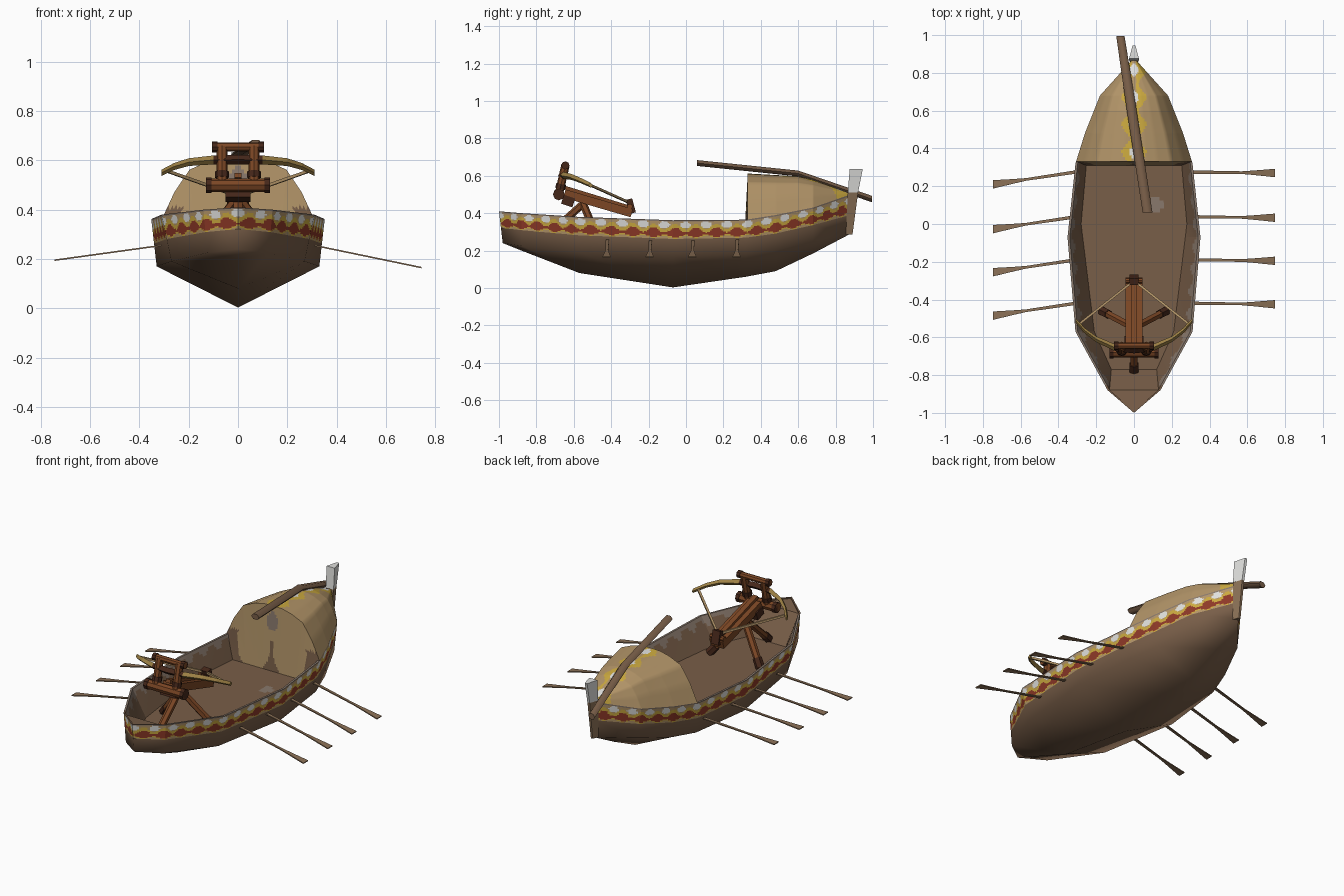
import bpy, bmesh, math
from mathutils import Vector

if "Cube" in bpy.data.objects:
    bpy.data.objects.remove(bpy.data.objects["Cube"])


def material(name, *rgb):
    m = bpy.data.materials.new(name)
    m.use_nodes = True
    m.diffuse_color = (*rgb, 1)
    m.node_tree.nodes["Principled BSDF"].inputs["Base Color"].default_value = (*rgb, 1)
    return m


HULL = material("hull brown", .19, .112, .065)
TAN = material("canopy tan", .45, .3, .14)
RED = material("painted red", .27, .04, .02)
YELLOW = material("painted yellow", .6, .4, .05)
WHITE = material("painted white", .74, .74, .72)
WOOD = material("engine wood", .2, .062, .018)
DARK = material("dark wood", .06, .02, .01)
GREY = material("weathered grey", .25, .19, .15)
PALE = material("pale wood", .26, .165, .095)
OLIVE = material("bow olive", .34, .22, .06)
PAINTS = [HULL, TAN, RED, YELLOW, WHITE, GREY]
BROWN_I, TAN_I, RED_I, YELLOW_I, WHITE_I, GREY_I = range(6)


def interp(table, y):
    """Linear lookup in a table whose first column is y."""
    y = min(max(y, table[0][0]), table[-1][0])
    for a, b in zip(table, table[1:]):
        if y <= b[0]:
            t = (y - a[0]) / (b[0] - a[0])
            return [p + (q - p) * t for p, q in zip(a[1:], b[1:])]


def steps(a, b, n, extra=()):
    return sorted({round(a + (b - a) * i / n, 4) for i in range(n + 1)}
                  | {e[0] for e in extra if a <= e[0] <= b})


def finish(name, bm, mats, angle):
    me = bpy.data.meshes.new(name)
    bm.to_mesh(me)
    bm.free()
    ob = bpy.data.objects.new(name, me)
    bpy.context.collection.objects.link(ob)
    for m in mats:
        me.materials.append(m)
    if angle:
        bpy.ops.object.select_all(action='DESELECT')
        ob.select_set(True)
        bpy.context.view_layer.objects.active = ob
        bpy.ops.object.shade_smooth_by_angle(angle=math.radians(angle))
    return ob


def loft(name, rows, mats, rule=None, closed=False, angle=0):
    """Skin a list of equal-length sections; rule picks a material per face."""
    bm = bmesh.new()
    grid = [[bm.verts.new(p) for p in row] for row in rows]
    n = len(rows[0])
    for a, b in zip(grid, grid[1:]):
        for j in range(n if closed else n - 1):
            k = (j + 1) % n
            f = bm.faces.new((a[j], a[k], b[k], b[j]))
            if rule:
                f.material_index = rule(f.calc_center_median())
    if closed:
        bm.faces.new(grid[0])
        bm.faces.new(grid[-1])
        bmesh.ops.recalc_face_normals(bm, faces=bm.faces)
    bmesh.ops.remove_doubles(bm, verts=bm.verts, dist=.0002)
    return finish(name, bm, mats, angle)


def beam(name, a, b, w, h, mat, sides=4):
    """Box, or round bar when sides is above four, from a to b."""
    a, b = Vector(a), Vector(b)
    d = b - a
    bm = bmesh.new()
    if sides == 4:
        bmesh.ops.create_cube(bm, size=1)
    else:
        bmesh.ops.create_cone(bm, cap_ends=True, segments=sides, radius1=.5, radius2=.5, depth=1)
        bmesh.ops.rotate(bm, verts=bm.verts, matrix=Vector((0, 0, 1)).rotation_difference((0, 1, 0)).to_matrix())
    bmesh.ops.scale(bm, verts=bm.verts, vec=(w, d.length, h))
    bmesh.ops.rotate(bm, verts=bm.verts, matrix=d.to_track_quat('Y', 'Z').to_matrix())
    bmesh.ops.translate(bm, verts=bm.verts, vec=(a + b) / 2)
    return finish(name, bm, [mat], 40 if sides > 4 else 0)


# Hull stations: y, rim x, rim z, chine x, chine z, keel z
STATIONS = [(-1, 0, .41, 0, .24, .24), (-.88, .14, .4, .125, .225, .2),
            (-.57, .31, .38, .27, .19, .08), (-.07, .352, .362, .33, .17, .003),
            (.32, .31, .365, .29, .18, .06), (.48, .26, .39, .24, .2, .09),
            (.68, .18, .43, .16, .25, .185), (.88, 0, .5, 0, .29, .29)]
BAND, ROWS = .52, 14


def side_point(y, t):
    rx, rz, cx, cz, _ = interp(STATIONS, y)
    rake = .02 * max(0, (-y - .88) / .12)
    return (rx + (cx - rx) * t, y + rake * t, rz + (cz - rz) * t)


def mirrored(points):
    return [(-x, y, z) for x, y, z in reversed(points)]


def bottom_section(y):
    side = [side_point(y, BAND), side_point(y, 1)]
    keel = (0, side[1][1], interp(STATIONS, y)[4])
    return side + [keel] + mirrored(side)


def band_rule(c):
    """Scalloped border: white dabs over yellow arcs over red mounds."""
    rx, rz, _, cz, _ = interp(STATIONS, c.y)
    v = 1 - (rz - c.z) / (BAND * (rz - cz))
    w = math.cos((c.y + math.copysign(.55 * (.352 - rx), c.y)) * math.tau / .118)
    if v > .93:
        return GREY_I
    if w > -.1 and abs(v - .74) < .18 * math.sqrt(w + .1):
        return WHITE_I
    edge = .46 - .14 * w
    if v > edge + .19:
        return TAN_I
    if v > edge:
        return YELLOW_I
    base = .14 + .06 * w
    if v > base:
        return RED_I
    return YELLOW_I if v > base - .06 else TAN_I


loft("hull", [bottom_section(s[0]) for s in STATIONS], [HULL], angle=100)
for label, flip in (("left", list), ("right", mirrored)):
    loft(label + "_painted_band", [flip([side_point(y, BAND * i / ROWS) for i in range(ROWS + 1)])
                                   for y in steps(-1, .88, 240, STATIONS)], PAINTS, band_rule)

# Inside walls, floor and foredeck: y, floor x, floor z
FLOOR = [(-1, 0, .405), (-.88, .13, .39), (-.77, .12, .23), (-.57, .21, .23), (0, .28, .23), (.34, .25, .23)]


def inner_section(y):
    rx, rz = interp(STATIONS, y)[:2]
    fx, fz = interp(FLOOR, y)
    ix = max(rx - .012, 0)
    fx = min(fx, ix)
    wall = [(rx, y, rz)]
    wall += [(ix + (fx - ix) * i / 8, y, rz + (fz - rz) * i / 8) for i in range(9)]
    floor = [(fx * i / 12, y, fz) for i in range(-11, 12)]
    return [(-x, v, z) for x, v, z in wall] + floor + wall[::-1]


def inner_rule(c):
    rz = interp(STATIONS, c.y)[1]
    scallop = c.y > -.86 and c.z > rz - .03 - .02 * math.cos(c.y * math.tau / .118)
    worn = ((c.x - .115) / .035) ** 2 + ((c.y - .1) / .045) ** 2 < 1
    return GREY_I if scallop or worn else BROWN_I


loft("deck", [inner_section(y) for y in steps(-1, .34, 130, STATIONS + FLOOR)], PAINTS, inner_rule)

# Canopy over the stern
RIDGE = [(.33, .612), (.6, .597), (.68, .578), (.88, .505)]
ARCH = [(0, 1), (.2, .99), (.4, .93), (.64, .8), (.84, .43), (1, 0)]
ACROSS = [i / 25 for i in range(-25, 26)]


def roof_section(y):
    rx, rz = interp(STATIONS, y)[:2]
    h = interp(RIDGE, y)[0] - rz
    return [(u * rx, y, rz + h * interp(ARCH, abs(u))[0]) for u in ACROSS]


def roof_rule(c):
    w = math.cos((c.y - .67) * math.tau / .145)
    x = abs(c.x)
    if x < .025 * w:
        return WHITE_I
    return YELLOW_I if .012 < x < .045 + .02 * w else TAN_I


loft("canopy", [roof_section(y) for y in steps(.33, .88, 70, RIDGE + STATIONS)], PAINTS, roof_rule, angle=80)


def front_rule(c):
    if (c.x / .035) ** 2 + ((c.z - .52) / .06) ** 2 < 1:
        return GREY_I
    lobe = ((abs(c.x) - .12) / .11) ** 2 + ((c.z - .36) / .16) ** 2 < 1
    return TAN_I if lobe or c.z > .41 else BROWN_I


top = roof_section(.33)
loft("canopy_front", [[(x * (1 - .15 * (1 - t)), .31 + .02 * t, .23 + (z - .23) * t) for x, y, z in top]
                      for t in steps(0, 1, 24)], PAINTS, front_rule)


# Stern post with a pale cap
def wedge(z, y, depth, w):
    return [(-w, y, z), (w, y, z), (w * .3, y + depth, z), (-w * .3, y + depth, z)]


loft("stern_post", [wedge(.285, .855, .035, .02), wedge(.51, .865, .055, .025)], [PALE], closed=True)
loft("stern_post_cap", [wedge(.51, .865, .055, .026), wedge(.635, .875, .07, .026)], [WHITE], closed=True)


# Long steering spar laid over the canopy
def ring(c, w, h):
    return [(c[0] + w * math.cos(a), c[1], c[2] + h * math.sin(a))
            for a in [math.tau * i / 6 for i in range(6)]]


loft("steering_spar", [ring((.072, .06, .668), .026, .018), ring((-.012, .6, .612), .026, .018),
                       ring((-.072, .995, .475), .022, .02)], [HULL], closed=True, angle=70)

# Oars, four per side
for side, label, sweep, reach, drop in ((-1, "right", .065, .745, .195), (1, "left", .005, .745, .165)):
    for i, y in enumerate((.275, .038, -.19, -.42)):
        rows = []
        for t, w in ((0, .009), (.6, .007), (.75, .012), (1, .022)):
            c = Vector((side * (.31 + (reach - .31) * t), y - sweep * t, .255 + (drop - .255) * t))
            rows.append([c - Vector((0, w, 0)), c + Vector((0, w, 0))])
        oar = loft(f"{label}_oar_{i + 1}", rows, [PALE])
        mod = oar.modifiers.new("thickness", 'SOLIDIFY')
        mod.thickness, mod.offset = .006, 0

# Bolt thrower: stock and legs with dark shoes
beam("engine_stock", (0, -.65, .505), (0, -.29, .4), .088, .045, WOOD)
beam("engine_rail", (0, -.66, .54), (0, -.3, .43), .03, .02, WOOD)
beam("engine_stock_nose", (0, -.66, .475), (0, -.6, .455), .1, .05, DARK)
hub = Vector((0, -.55, .45))
for name, foot in (("front_leg", (0, -.79, .235)), ("left_leg", (.17, -.46, .235)), ("right_leg", (-.17, -.46, .235))):
    foot = Vector(foot)
    beam("engine_" + name, hub, foot, .042, .04, WOOD, 6)
    beam("engine_" + name + "_shoe", hub.lerp(foot, .8), foot, .052, .05, DARK, 6)

# Upright frame of the thrower
for name, y, z, half, size in (("lower_beam", -.68, .5, .13, .055), ("upper_beam", -.645, .655, .105, .036)):
    beam("engine_" + name, (-half, y, z), (half, y, z), size, size, WOOD, 8)
    for s in (-1, 1):
        beam("engine_beam_cap", (s * half, y, z), (s * (half - .022), y, z), size + .008, size + .008, DARK, 8)
for s in (-1, 1):
    beam("engine_frame_post", (s * .065, -.68, .5), (s * .065, -.645, .655), .045, .045, WOOD, 8)
    beam("engine_frame_collar", (s * .065, -.673, .53), (s * .065, -.667, .555), .056, .054, DARK, 8)
beam("engine_trigger", (0, -.285, .4), (0, -.305, .475), .05, .035, DARK)
beam("engine_winch", (-.045, -.3, .435), (.045, -.3, .435), .03, .03, WOOD, 8)

# Bow arms and string
half = [(0, -.665, .603), (.1, -.655, .602), (.2, -.61, .593), (.26, -.565, .575), (.31, -.51, .55)]
path = [(-x, y, z) for x, y, z in half[:0:-1]] + half
loft("engine_bow", [[(x, y - w, z), (x, y, z - w), (x, y + w, z), (x, y, z + w)]
                    for x, y, z in path for w in [.02 - .03 * abs(x) ** 1.2]],
     [OLIVE, DARK], lambda c: int(abs(c.x) < .12), closed=True)
for s in (-1, 1):
    beam("engine_bow_string", (s * .285, -.525, .556), (0, -.3, .455), .012, .012, TAN)
